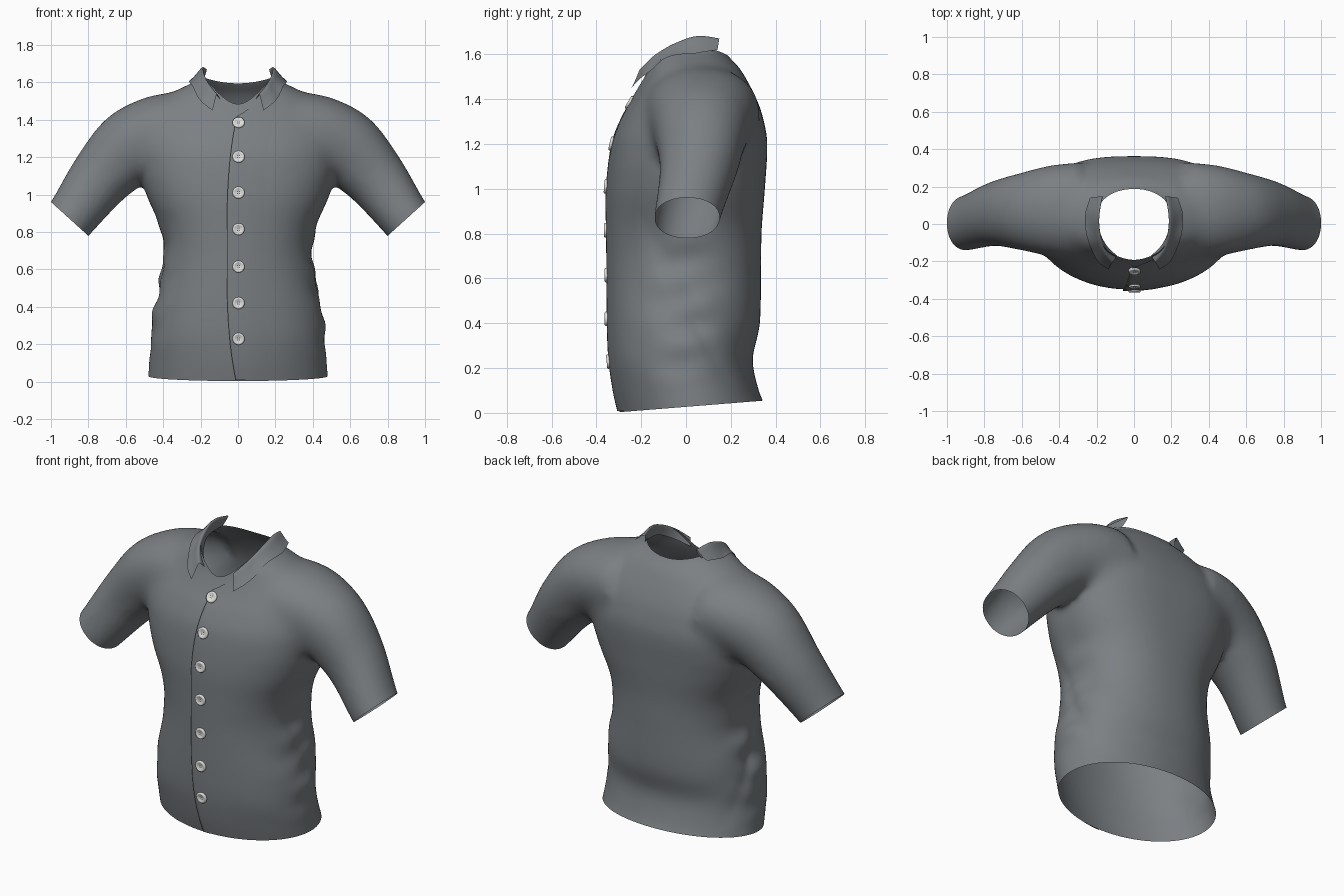
import bpy, bmesh, math
from mathutils import Vector
from mathutils.bvhtree import BVHTree

if "Cube" in bpy.data.objects:
    bpy.data.objects.remove(bpy.data.objects["Cube"])


def material(name, rgb):
    m = bpy.data.materials.new(name)
    m.diffuse_color = (*rgb, 1)
    m.use_nodes = True
    m.node_tree.nodes["Principled BSDF"].inputs["Base Color"].default_value = m.diffuse_color
    return m


CLOTH = material("slate grey cloth", (0.198, 0.215, 0.229))
BUTTON = material("pale button", (0.72, 0.72, 0.70))
HOLE = material("dark button hole", (0.12, 0.12, 0.125))


def make_object(name, bm, mats):
    me = bpy.data.meshes.new(name)
    bm.to_mesh(me)
    bm.free()
    for m in mats:
        me.materials.append(m)
    for p in me.polygons:
        p.use_smooth = True
    ob = bpy.data.objects.new(name, me)
    bpy.context.collection.objects.link(ob)
    return ob


def spline(keys, steps):
    """Catmull-Rom through rows of numbers."""
    out = []
    for i in range(len(keys) - 1):
        a, b, c, d = (keys[min(max(i + k, 0), len(keys) - 1)] for k in (-1, 0, 1, 2))
        for s in range(steps):
            t = s / steps
            out.append([0.5 * (2 * q + (r - p) * t + (2 * p - 5 * q + 4 * r - u) * t * t
                        + (3 * q - p - 3 * r + u) * t ** 3) for p, q, r, u in zip(a, b, c, d)])
    return out + [list(keys[-1])]


def loft(bm, rings):
    vs = [[bm.verts.new(p) for p in r] for r in rings]
    n = len(vs[0])
    faces = [bm.faces.new((a[i], a[(i + 1) % n], b[(i + 1) % n], b[i]))
             for a, b in zip(vs, vs[1:]) for i in range(n)]
    faces += [bm.faces.new(vs[0]), bm.faces.new(vs[-1])]
    bmesh.ops.recalc_face_normals(bm, faces=faces)


def oval(n_front, count=64, n_back=None):
    for k in range(count):
        a = 2 * math.pi * k / count
        c, s = math.cos(a), math.sin(a)
        n = n_back if n_back and s > 0 else n_front
        yield (math.copysign(abs(c) ** (2 / n), c), math.copysign(abs(s) ** (2 / n), s))


# Torso sections: height, half width, front y, back y, squareness of front and back
TORSO = [(-0.15, .485, -.26, .40, 2, 2), (0.0, .482, -.295, .365, 2, 2), (.1, .475, -.318, .325, 2, 2.1),
         (.24, .465, -.338, .298, 2.1, 2.2), (.4, .448, -.345, .33, 2.15, 2.2),
         (.65, .402, -.347, .335, 2.2, 2.3), (.82, .415, -.349, .338, 2.3, 2.4),
         (1.0, .49, -.349, .352, 2.3, 2.5), (1.2, .545, -.324, .363, 2.3, 2.6),
         (1.32, .55, -.278, .343, 2.2, 2.5), (1.4, .53, -.232, .315, 2.15, 2.4),
         (1.48, .46, -.193, .275, 2.1, 2.2), (1.54, .37, -.174, .238, 2.1, 2.1),
         (1.58, .285, -.165, .2, 2.1, 2.2), (1.62, .215, -.16, .172, 2.1, 2.3),
         (1.70, .19, -.16, .168, 2.1, 2.3), (1.80, .19, -.16, .168, 2.1, 2.3)]
# Sleeve sections: centre x, y, z, long half axis, depth half axis, long axis direction x, z
SLEEVE = [(.98, .0, .78, .13, .14, .74, .67), (.9, .005, .87, .136, .146, .74, .67),
          (.74, .055, 1.085, .168, .172, .72, .69), (.58, .067, 1.25, .203, .214, .55, .83),
          (.43, .072, 1.33, .203, .248, .25, .97), (.28, .07, 1.35, .20, .262, .1, .99)]

bm = bmesh.new()
loft(bm, [[(w * c, (f + b) / 2 + (b - f) / 2 * s, z) for c, s in oval(n, 64, nb)]
          for z, w, f, b, n, nb in spline(TORSO, 5)])
for side in (1, -1):
    loft(bm, [[(side * (x + dx * h * c), y + d * s, z + dz * h * c) for c, s in oval(2.1)]
              for x, y, z, h, d, dx, dz in spline(SLEEVE, 6)])

# Fuse torso and sleeves into one smooth skin
body = make_object("shirt_body", bm, [CLOTH])
rem = body.modifiers.new("fuse", "REMESH")
rem.mode, rem.voxel_size = "VOXEL", 0.015
smo = body.modifiers.new("soften", "SMOOTH")
smo.factor, smo.iterations = 0.5, 10
fused = bpy.data.meshes.new_from_object(body.evaluated_get(bpy.context.evaluated_depsgraph_get()))
body.modifiers.clear()
bm = bmesh.new()
bm.from_mesh(fused)

# Extra softening where sleeves meet the torso, in shrinking bands so no seam shows
for k in range(40):
    joint = [v for v in bm.verts if .22 + .004 * k < abs(v.co.x) < .76 - .004 * k
             and 1.08 + .002 * k < v.co.z]
    bmesh.ops.smooth_vert(bm, verts=joint, factor=.5, use_axis_x=True, use_axis_y=True, use_axis_z=True)

# Cloth folds at the sides of the waist
bm.normal_update()
for v in bm.verts:
    x, y, z = v.co
    m = max(0, min(1, (abs(x) - .24) / .18)) * max(0, 1 - ((z - .5) / .42) ** 2)
    if m and abs(x) < .52:
        k = z + 2 * y - .5
        v.co += v.normal * m * (.007 * math.sin(25 * (z + .4 * y) + x) * math.exp(-(y / .18) ** 2)
                                + .005 * math.sin(41 * (z - .2 * y) + 4 * x) * math.exp(-(y / .12) ** 2)
                                - .009 * math.exp(-(k / .09) ** 2))


def cut(point, normal, keep):
    """Open the skin with a plane, only where the rule holds."""
    fs = [f for f in bm.faces if keep(f.calc_center_median())]
    geom = fs + list({e for f in fs for e in f.edges}) + list({v for f in fs for v in f.verts})
    bmesh.ops.bisect_plane(bm, geom=geom, plane_co=point, plane_no=normal, clear_outer=True)


def neckline(x, y):
    side = min(1, (x / .19) ** 2)
    dip = 1.9 * max(0, .05 - y) ** 2 * (1 - side)
    return max(1.43, 1.595 + .033 * side - dip)


# Hem, cuffs and neck openings
cut((0, -.3, .003), (0, .08, -1), lambda c: c.z < .4 and abs(c.x) < .58)
for side in (1, -1):
    cut((side * .9, 0, .87), (side * .67, 0, -.74), lambda c: c.x * side > .6)
for v in bm.verts:
    v.co.z -= neckline(v.co.x, v.co.y)
cut((0, 0, 0), (0, 0, 1), lambda c: abs(c.x) < .3 and c.z > -.2)
for v in bm.verts:
    v.co.z += neckline(v.co.x, v.co.y)
bm.normal_update()
skin = BVHTree.FromBMesh(bm)
bm.to_mesh(body.data)
bm.free()
for p in body.data.polygons:
    p.use_smooth = True
    p.material_index = 0


def front_hit(x, z):
    loc, nor, _, _ = skin.ray_cast(Vector((x, -2, z)), Vector((0, 1, 0)))
    return (loc, nor) if loc and loc.y < -.1 else (None, None)


# Overlapping front panel: its edge is the closing line, its top a slanted lapel
ROWS, COLS = 90, 14
bm = bmesh.new()
grid = []
for j in range(COLS + 1):
    s = max(0, j - 1) / (COLS - 1)
    limit = 1.415 + .16 * s
    top = 1.3
    while front_hit(-.01 + .2 * s, top + .005)[0] and top < limit:
        top += .005
    col, y = [], -.3
    for i in range(ROWS + 1):
        z = .008 + (top - .008) * i / ROWS
        x = -.06 + .05 * abs((z - .7) / .7) ** 3 + .2 * s
        loc = front_hit(x, z)[0]
        y = loc.y if loc else y
        lift = .0006 if j == 0 else .010 * (1 - s) + .0006
        col.append(bm.verts.new((x, y - lift, z)))
    grid.append(col)
for a, b in zip(grid, grid[1:]):
    for i in range(ROWS):
        bm.faces.new((a[i], b[i], b[i + 1], a[i + 1]))
panel = make_object("front_panel", bm, [CLOTH])

# Folded collar halves, front to back: neck base, fold, flap edge
COLLAR = [((.09, -.17, 1.50), (.112, -.20, 1.54), (.137, -.243, 1.45)),
          ((.15, -.11, 1.55), (.163, -.125, 1.61), (.198, -.195, 1.50)),
          ((.19, -.02, 1.60), (.182, -.02, 1.665), (.25, -.075, 1.575)),
          ((.195, .06, 1.61), (.18, .06, 1.687), (.262, .045, 1.605)),
          ((.185, .12, 1.615), (.163, .15, 1.672), (.235, .14, 1.62))]
for side, name in ((1, "collar_left"), (-1, "collar_right")):
    bm = bmesh.new()
    rows = []
    for flat in spline([sum(r, ()) for r in COLLAR], 5):
        base, fold, flap = Vector(flat[:3]), Vector(flat[3:6]), Vector(flat[6:])
        pts = [base, base.lerp(fold, .6), fold, fold.lerp(flap, .2) + Vector((0, 0, .010)),
               fold.lerp(flap, .5), fold.lerp(flap, .8), flap]
        for p in pts[3:]:
            hit = skin.ray_cast(Vector((p.x, p.y, 3)), Vector((0, 0, -1)))[0]
            if hit and hit.z > 1.3:
                p.z = max(p.z, hit.z + .013)
        rows.append([bm.verts.new((side * p.x, p.y, p.z)) for p in pts])
    for a, b in zip(rows, rows[1:]):
        for i in range(len(a) - 1):
            bm.faces.new((a[i], b[i], b[i + 1], a[i + 1]))
    bmesh.ops.recalc_face_normals(bm, faces=bm.faces)
    sub = make_object(name, bm, [CLOTH]).modifiers.new("round", "SUBSURF")
    sub.levels, sub.boundary_smooth = 1, "PRESERVE_CORNERS"

# Seven rimmed buttons with four holes each
PROFILE = [(.032, -.002), (.032, .008), (.028, .012), (.022, .012), (.017, .008)]
for k, z in enumerate((1.38, 1.2, 1.01, .815, .615, .42, .23)):
    bm = bmesh.new()
    loft(bm, [[(r * c, r * s, h) for c, s in oval(2, 24)] for r, h in PROFILE])
    for q in range(4):
        a = math.pi / 4 + q * math.pi / 2
        ring = [bm.verts.new((.008 * math.cos(a) + .003 * c, .008 * math.sin(a) + .003 * s, .0086))
                for c, s in oval(2, 8)]
        bm.faces.new(ring).material_index = 1
    ob = make_object("button_%d" % (k + 1), bm, [BUTTON, HOLE])
    loc, nor = front_hit(.003, z)
    if loc is None:
        loc, nor = Vector((0, -.25, z)), Vector((0, -1, .4)).normalized()
    if nor.y > 0:
        nor = -nor
    ob.location = loc + nor * .006
    ob.rotation_mode = "QUATERNION"
    ob.rotation_quaternion = nor.to_track_quat("Z", "Y")
    bpy.context.view_layer.objects.active = ob
    ob.select_set(True)
    bpy.ops.object.shade_smooth_by_angle(angle=math.radians(50))
    ob.select_set(False)
